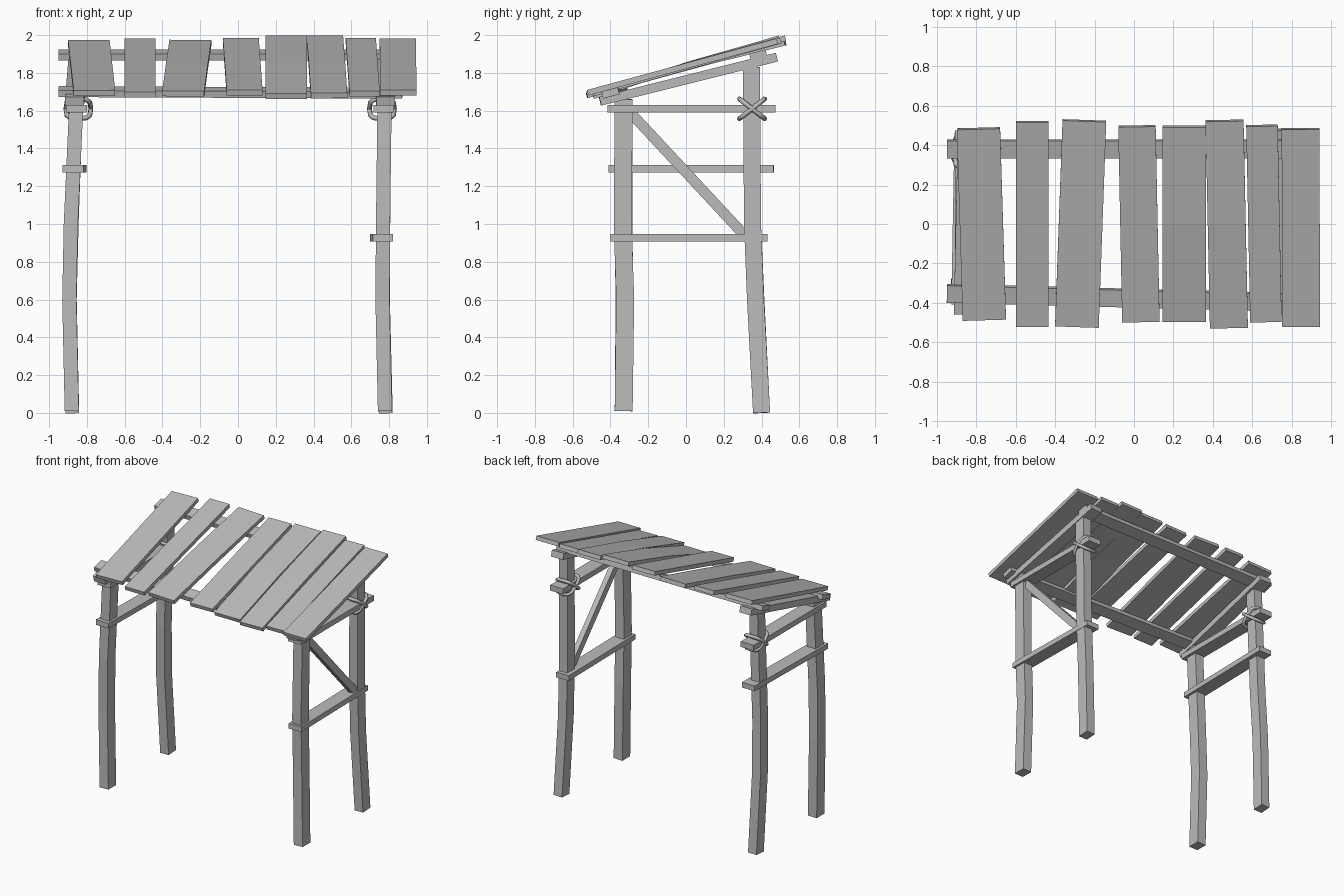
import bpy, bmesh, math
from mathutils import Vector

cube = bpy.data.objects.get("Cube")
if cube:
    bpy.data.objects.remove(cube, do_unlink=True)

wood = bpy.data.materials.new("weathered grey")
wood.use_nodes = True
GREY = (0.5, 0.5, 0.5, 1)
wood.diffuse_color = GREY
wood.node_tree.nodes["Principled BSDF"].inputs["Base Color"].default_value = GREY

X_AXIS = (1, 0, 0)
SLOPE = math.radians(15)
UP_SLOPE = (0, math.cos(SLOPE), math.sin(SLOPE))


def timber(name, points, width, depth, across=X_AXIS):
    """Loft a rectangular section along a path; width lies along 'across'."""
    pts = [Vector(p) for p in points]
    bm = bmesh.new()
    rings = []
    for i, p in enumerate(pts):
        along = (pts[min(i + 1, len(pts) - 1)] - pts[max(i - 1, 0)]).normalized()
        v = along.cross(Vector(across)).normalized()
        u = v.cross(along).normalized()
        rings.append([bm.verts.new(p + u * a * width / 2 + v * b * depth / 2)
                      for a, b in ((-1, -1), (1, -1), (1, 1), (-1, 1))])
    for r, s in zip(rings, rings[1:]):
        for k in range(4):
            n = (k + 1) % 4
            bm.faces.new((r[k], r[n], s[n], s[k]))
    bm.faces.new(rings[0])
    bm.faces.new(rings[-1])
    bmesh.ops.recalc_face_normals(bm, faces=bm.faces)
    mesh = bpy.data.meshes.new(name)
    bm.to_mesh(mesh)
    bm.free()
    mesh.materials.append(wood)
    obj = bpy.data.objects.new(name, mesh)
    bpy.context.collection.objects.link(obj)
    return obj


def rope(name, centre, tilt):
    """Closed lashing around a post, tilted about the x axis."""
    curve = bpy.data.curves.new(name, "CURVE")
    curve.dimensions = "3D"
    curve.bevel_depth = 0.013
    curve.bevel_resolution = 1
    spline = curve.splines.new("POLY")
    count = 12
    spline.points.add(count - 1)
    for i, pt in enumerate(spline.points):
        t = math.tau * i / count
        c, s = math.cos(t), math.sin(t)
        dx = 0.066 * math.copysign(abs(c) ** 0.6, c)
        d = 0.085 * math.copysign(abs(s) ** 0.6, s)
        pt.co = (centre[0] + dx, centre[1] + d * math.cos(tilt),
                 centre[2] + d * math.sin(tilt), 1)
    spline.use_cyclic_u = True
    curve.materials.append(wood)
    obj = bpy.data.objects.new(name, curve)
    bpy.context.collection.objects.link(obj)


# Crooked posts
timber("front_right_post", [(-0.88, -0.33, 0.01), (-0.893, -0.325, 0.6),
                            (-0.885, -0.332, 1.0), (-0.855, -0.33, 1.66)], 0.075, 0.095)
timber("back_right_post", [(-0.877, 0.4, 0), (-0.89, 0.37, 0.6),
                           (-0.88, 0.352, 1.0), (-0.85, 0.347, 1.83)], 0.072, 0.09)
timber("front_left_post", [(0.778, -0.33, 0.01), (0.765, -0.322, 0.6),
                           (0.768, -0.335, 1.0), (0.776, -0.33, 1.66)], 0.075, 0.095)
timber("back_left_post", [(0.783, 0.4, 0), (0.768, 0.368, 0.6),
                          (0.77, 0.352, 1.0), (0.775, 0.347, 1.83)], 0.072, 0.09)

# End frames: rails, sloping rafters and rope lashings
for side, x, skew in (("right", -0.855, 0.01), ("left", 0.772, -0.01)):
    timber(side + "_top_rail", [(x, -0.415, 1.61), (x, 0.475, 1.61)], 0.11, 0.042)
    timber(side + "_rafter", [(x - skew, -0.455, 1.65), (x + skew, 0.48, 1.883)], 0.1, 0.048)
    for n, angle in enumerate((38, -38)):
        rope(f"{side}_lashing_{n + 1}", (x + skew, 0.35, 1.61), math.radians(angle))

timber("right_lower_rail", [(-0.873, -0.41, 1.293), (-0.857, 0.465, 1.293)], 0.11, 0.04)
timber("left_lower_rail", [(0.767, -0.4, 0.928), (0.753, 0.43, 0.928)], 0.107, 0.04)
timber("left_diagonal_brace", [(0.775, -0.29, 1.585), (0.775, 0.31, 0.94)], 0.04, 0.055)

# Long beams carrying the roof
timber("front_purlin", [(-0.95, -0.352, 1.701), (0.87, -0.4, 1.693)], 0.09, 0.036, UP_SLOPE)
timber("back_purlin", [(-0.95, 0.382, 1.895), (0.81, 0.382, 1.895)], 0.09, 0.036, UP_SLOPE)

# Roof planks: (width, front centre x/y/z, back centre x/y/z, lift at the middle)
planks = [
    (0.22, (-0.76, -0.485, 1.693), (-0.79, 0.485, 1.96), 0),
    (0.165, (-0.518, -0.52, 1.685), (-0.518, 0.52, 1.968), 0),
    (0.222, (-0.29, -0.52, 1.69), (-0.252, 0.525, 1.96), 0.005),
    (0.19, (0.035, -0.495, 1.695), (0.015, 0.497, 1.97), 0),
    (0.22, (0.255, -0.492, 1.676), (0.255, 0.495, 1.983), 0.012),
    (0.193, (0.482, -0.525, 1.68), (0.46, 0.525, 1.983), 0.008),
    (0.16, (0.67, -0.495, 1.69), (0.65, 0.5, 1.97), 0),
    (0.192, (0.849, -0.52, 1.695), (0.846, 0.483, 1.968), 0),
]
for n, (width, front, back, lift) in enumerate(planks):
    middle = (Vector(front) + Vector(back)) / 2 + Vector((0, 0, lift))
    timber(f"roof_plank_{n + 1}", [front, middle, back], width, 0.03)
